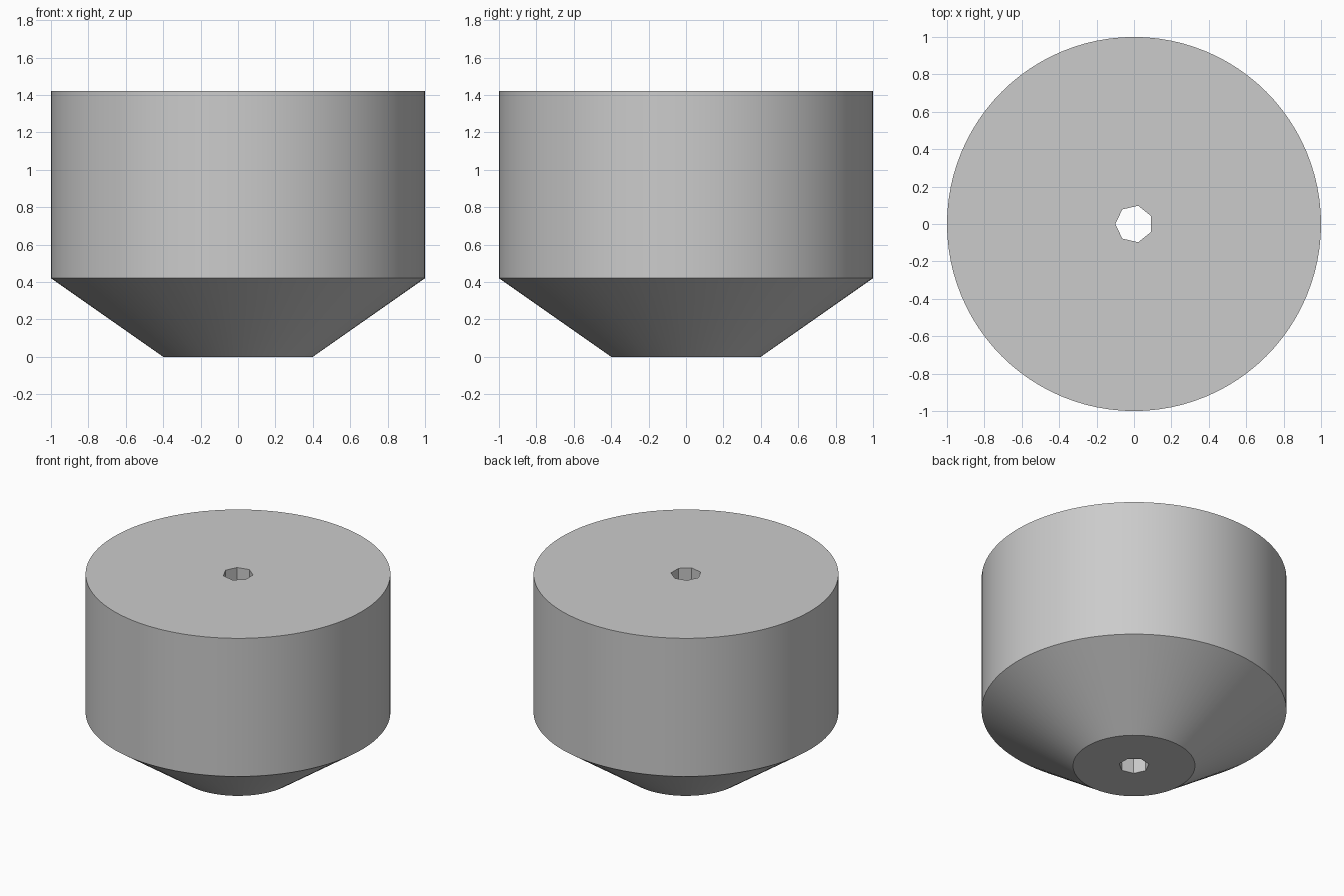
import bpy
import bmesh
from math import cos, sin, pi, radians

default = bpy.data.objects.get("Cube")
if default:
    bpy.data.objects.remove(default, do_unlink=True)

OUTER_SIDES, BORE_SIDES = 96, 7
HEIGHT, SHOULDER = 1.42, 0.42
RADIUS, FOOT_RADIUS, BORE_RADIUS = 1.0, 0.4, 0.1

# Plain grey material
grey = bpy.data.materials.new("plain grey")
grey.use_nodes = True
colour = (0.6, 0.6, 0.6, 1)
grey.diffuse_color = colour
grey.node_tree.nodes["Principled BSDF"].inputs["Base Color"].default_value = colour

bm = bmesh.new()


def ring(radius, z, sides):
    """Closed loop of edges whose first corner points to -x."""
    verts = [bm.verts.new((radius * cos(pi + 2 * pi * i / sides),
                           radius * sin(pi + 2 * pi * i / sides), z))
             for i in range(sides)]
    edges = [bm.edges.new((verts[i - 1], verts[i])) for i in range(sides)]
    return verts, edges


def wall(lower, upper):
    """Band of quads between two rings with equal sides."""
    a, b = lower[0], upper[0]
    for i in range(len(a)):
        bm.faces.new((a[i - 1], a[i], b[i], b[i - 1]))


# Tapered foot and cylindrical body
foot = ring(FOOT_RADIUS, 0, OUTER_SIDES)
shoulder = ring(RADIUS, SHOULDER, OUTER_SIDES)
rim = ring(RADIUS, HEIGHT, OUTER_SIDES)
wall(foot, shoulder)
wall(shoulder, rim)

# Coarse bore through the middle
bore_bottom = ring(BORE_RADIUS, 0, BORE_SIDES)
bore_top = ring(BORE_RADIUS, HEIGHT, BORE_SIDES)
wall(bore_bottom, bore_top)

# Flat end faces around the bore
for outer, inner in ((foot, bore_bottom), (rim, bore_top)):
    bmesh.ops.triangle_fill(bm, use_beauty=True, edges=outer[1] + inner[1])

bmesh.ops.recalc_face_normals(bm, faces=bm.faces[:])
mesh = bpy.data.meshes.new("tapered_body")
bm.to_mesh(mesh)
bm.free()
mesh.materials.append(grey)

body = bpy.data.objects.new("tapered_body", mesh)
bpy.context.collection.objects.link(body)
bpy.ops.object.select_all(action="DESELECT")
body.select_set(True)
bpy.context.view_layer.objects.active = body
bpy.ops.object.shade_smooth_by_angle(angle=radians(25))
